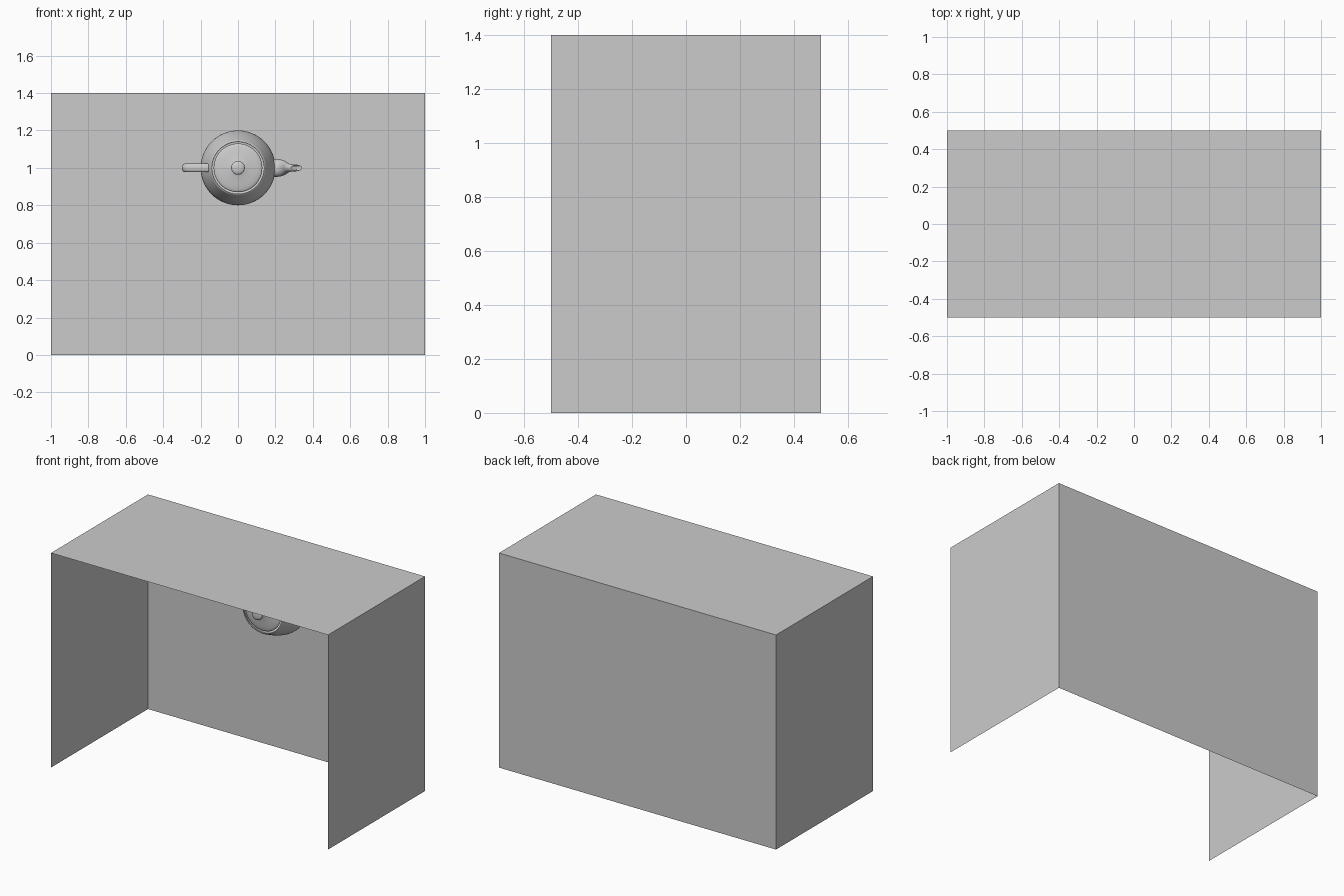
import bpy, bmesh, math
from mathutils import Vector

cube = bpy.data.objects.get("Cube")
if cube:
    bpy.data.objects.remove(cube, do_unlink=True)

grey = bpy.data.materials.new("light grey")
grey.use_nodes = True
colour = (0.6, 0.6, 0.6, 1)
grey.diffuse_color = colour
grey.node_tree.nodes["Principled BSDF"].inputs["Base Color"].default_value = colour

STEPS = 12       # samples along each Bezier span
SIDES = 64       # segments around the body
SCALE = 0.1      # teapot units to scene units


def bezier(points, t):
    a, b, c, d = (Vector(p) for p in points)
    s = 1 - t
    return a * s**3 + b * 3 * s * s * t + c * 3 * s * t * t + d * t**3


def place(x, across, height):
    """Lay the teapot against the back panel with its lid facing forward."""
    return Vector((x * SCALE, 0.5 - height * SCALE, 1 + across * SCALE))


def finish(name, bm, smooth=True):
    bmesh.ops.remove_doubles(bm, verts=bm.verts, dist=1e-5)
    bmesh.ops.recalc_face_normals(bm, faces=bm.faces)
    mesh = bpy.data.meshes.new(name)
    bm.to_mesh(mesh)
    bm.free()
    mesh.materials.append(grey)
    obj = bpy.data.objects.new(name, mesh)
    bpy.context.collection.objects.link(obj)
    if smooth:
        bpy.ops.object.select_all(action='DESELECT')
        obj.select_set(True)
        bpy.context.view_layer.objects.active = obj
        bpy.ops.object.shade_smooth_by_angle(angle=math.radians(40))


def skin(name, rings):
    """Bridge a list of closed rings of points."""
    bm = bmesh.new()
    rows = [[bm.verts.new(p) for p in ring] for ring in rings]
    for low, high in zip(rows, rows[1:]):
        for i in range(len(low)):
            j = (i + 1) % len(low)
            bm.faces.new((low[i], low[j], high[j], high[i]))
    finish(name, bm)


def lathe(name, spans):
    """Turn Bezier spans of (radius, height) around the teapot's axis."""
    rings = []
    for span in spans:
        for k in range(STEPS + 1):
            r, h = bezier(span, k / STEPS)
            if k == 0 and rings:
                continue
            angles = [math.tau * i / SIDES for i in range(SIDES)]
            rings.append([place(r * math.cos(a), r * math.sin(a), h) for a in angles])
    skin(name, rings)


def tube(name, spans):
    """Sweep an oval between an inner and an outer curve of given half widths."""
    rings = []
    for inner, outer, widths in spans:
        for k in range(STEPS + 1):
            if k == 0 and rings:
                continue
            t = k / STEPS
            p, q = bezier(inner, t), bezier(outer, t)
            w = bezier([(v, 0) for v in widths], t).x
            section = [(p.x, 0, p.y), (p.x, w, p.y), (q.x, w, q.y), (q.x, 0, q.y)]
            half = [bezier(section, i / STEPS) for i in range(STEPS + 1)]
            back = [Vector((v.x, -v.y, v.z)) for v in half[-2:0:-1]]
            rings.append([place(*v) for v in half + back])
    skin(name, rings)


def panel(name, corners):
    bm = bmesh.new()
    bm.faces.new([bm.verts.new(c) for c in corners])
    finish(name, bm, smooth=False)


# Open-fronted booth made of thin sheets
X, Y, H = 1, 0.5, 1.4
panel("back_panel", [(X, Y, 0), (-X, Y, 0), (-X, Y, H), (X, Y, H)])
panel("top_panel", [(-X, -Y, H), (X, -Y, H), (X, Y, H), (-X, Y, H)])
for side, x in (("left", X), ("right", -X)):
    panel(side + "_panel", [(x, -Y, 0), (x, Y, 0), (x, Y, H), (x, -Y, H)])

# Teapot body: rim, shoulder, belly and base
lathe("teapot_body", [
    [(1.4, 2.4), (1.34, 2.53), (1.44, 2.53), (1.5, 2.4)],
    [(1.5, 2.4), (1.75, 1.88), (2, 1.35), (2, 0.9)],
    [(2, 0.9), (2, 0.45), (1.5, 0.23), (1.5, 0.15)],
    [(1.5, 0.15), (1.5, 0.08), (1.43, 0.01), (0, 0.01)],
])

# Lid with its knob
lathe("teapot_lid", [
    [(0, 3.15), (0.8, 3.15), (0, 2.7), (0.2, 2.7)],
    [(0.2, 2.7), (0.4, 2.55), (1.3, 2.55), (1.3, 2.4)],
])

# Handle
flat = (0.3, 0.3, 0.3, 0.3)
tube("teapot_handle", [
    ([(-1.6, 2.03), (-2.3, 2.03), (-2.7, 2.03), (-2.7, 1.8)],
     [(-1.5, 2.25), (-2.5, 2.25), (-3, 2.25), (-3, 1.8)], flat),
    ([(-2.7, 1.8), (-2.7, 1.58), (-2.5, 1.13), (-2, 0.9)],
     [(-3, 1.8), (-3, 1.35), (-2.65, 0.94), (-1.9, 0.6)], flat),
])

# Spout with its turned-in lip
tube("teapot_spout", [
    ([(1.7, 1.28), (2.6, 1.28), (2.3, 1.95), (2.7, 2.25)],
     [(1.7, 0.45), (3.1, 0.68), (2.4, 1.88), (3.3, 2.25)], (0.66, 0.66, 0.25, 0.25)),
    ([(2.7, 2.25), (2.8, 2.33), (2.9, 2.33), (2.8, 2.25)],
     [(3.3, 2.25), (3.53, 2.34), (3.45, 2.36), (3.2, 2.25)], (0.25, 0.25, 0.15, 0.15)),
])
